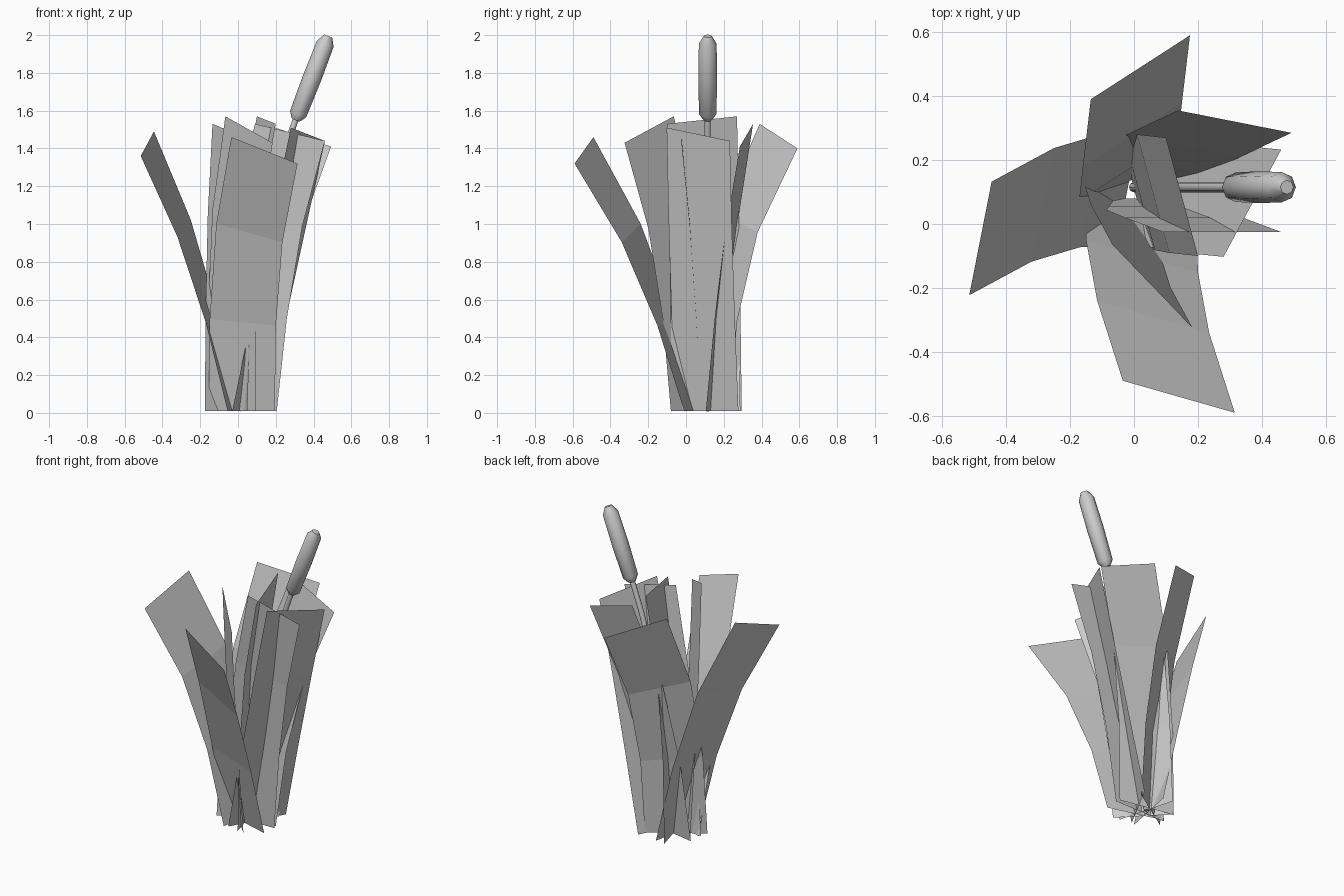
import bpy, bmesh, math
from mathutils import Vector, Quaternion

if "Cube" in bpy.data.objects:
    bpy.data.objects.remove(bpy.data.objects["Cube"])


def finish(name, bm):
    me = bpy.data.meshes.new(name)
    bm.to_mesh(me)
    bm.free()
    ob = bpy.data.objects.new(name, me)
    bpy.context.collection.objects.link(ob)
    return ob


def blade(name, base, mid, top, width, z_top, tilt):
    """Bent flat strip: four cross rows from the root to a tilted tip."""
    b, m, t, w = (Vector(v) for v in (base, mid, top, width))
    low = b + (m - b) * 0.85 - (t - b) * 0.24
    rows = [(b, 0.01, 0.0), (low, z_top * 0.345, 0.25),
            (m, z_top * 0.685, 0.7), (t, z_top, 1.0)]
    bm = bmesh.new()
    prev = None
    for c, z, k in rows:
        pair = [bm.verts.new((c.x + s * w.x / 2, c.y + s * w.y / 2,
                              z + s * k * tilt / 2)) for s in (-1, 1)]
        if prev:
            bm.faces.new((prev[0], prev[1], pair[1], pair[0]))
        prev = pair
    return finish(name, bm)


def tube(name, path, radii, sides=8):
    """Round tube through the path points, closed at both ends."""
    pts = [Vector(p) for p in path]
    bm = bmesh.new()
    rings = []
    for i, p in enumerate(pts):
        d = (pts[min(i + 1, len(pts) - 1)] - pts[max(i - 1, 0)]).normalized()
        side = Vector((0, 1, 0))
        up = d.cross(side).normalized()
        rings.append([bm.verts.new(p + radii[i] * (
            side * math.cos(2 * math.pi * k / sides)
            + up * math.sin(2 * math.pi * k / sides))) for k in range(sides)])
    for r0, r1 in zip(rings, rings[1:]):
        for k in range(sides):
            j = (k + 1) % sides
            bm.faces.new((r0[k], r0[j], r1[j], r1[k]))
    bm.faces.new(rings[0])
    bm.faces.new(rings[-1])
    bmesh.ops.recalc_face_normals(bm, faces=bm.faces)
    for f in bm.faces:
        f.smooth = len(f.verts) == 4
    return finish(name, bm)


# Leaves: root, middle and tip centres, tip width vector, height, tip tilt
blade("leaf_front", (.02, .04), (.06, -.29), (.14, -.54), (.35, -.10), 1.39, -.14)
blade("leaf_left", (-.02, .11), (-.285, .06), (-.48, -.045), (-.07, -.355), 1.425, -.13)
blade("leaf_back", (-.02, .13), (-.005, .28), (.02, .49), (.31, .20), 1.465, -.13)
blade("leaf_back_right", (.02, .14), (.155, .245), (.315, .32), (.355, -.07), 1.47, -.12)
blade("leaf_right", (.06, .11), (.27, .075), (.37, .065), (.18, .335), 1.475, -.07)
blade("leaf_inner", (.0, .11), (.06, .095), (.15, .085), (.10, -.37), 1.55, -.04)
blade("leaf_middle", (.02, .08), (.155, .02), (.275, -.025), (.37, .0), 1.485, -.09)
blade("leaf_front_left", (-.03, .05), (-.01, -.07), (.058, -.195), (.25, -.26), 1.50, -.14)

# Thin stalk
tube("stalk", [(.0, .115, .01), (.05, .115, .5), (.135, .115, 1.0),
               (.24, .115, 1.37), (.315, .115, 1.58)], [.016] * 5)

# Seed head with rounded ends
a, b = Vector((.306, .115, 1.55)), Vector((.478, .115, 1.995))
stops = [(0, .022), (.07, .046), (.5, .05), (.91, .047), (1, .022)]
tube("seed_head", [a.lerp(b, t) for t, r in stops], [r for t, r in stops])
